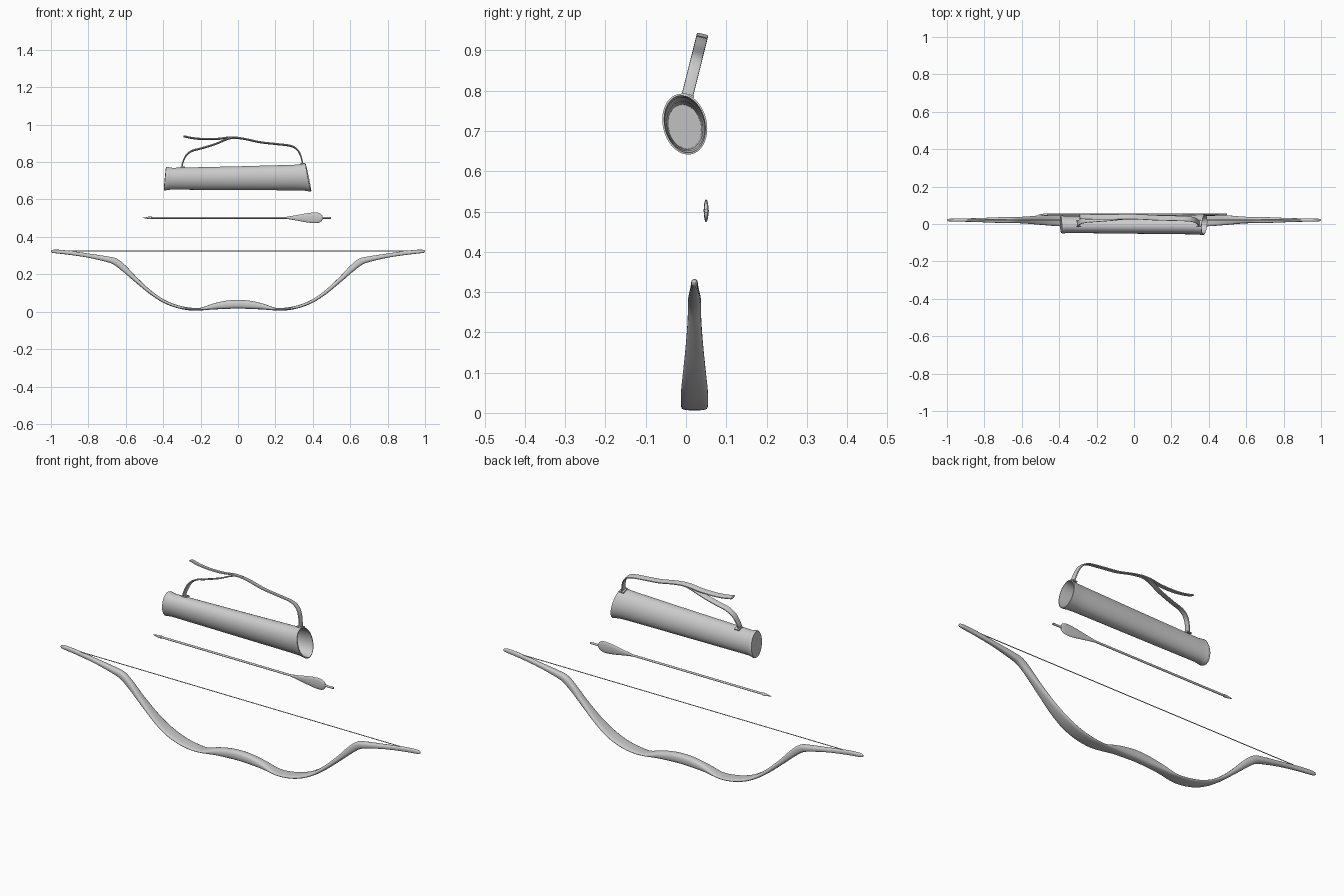
import bpy, bmesh, math
from mathutils import Vector, Matrix

if "Cube" in bpy.data.objects:
    bpy.data.objects.remove(bpy.data.objects["Cube"])


def spline(keys, steps):
    """Catmull-Rom interpolation through tuples of any length."""
    pts = [Vector(k) for k in keys]
    ext = [2 * pts[0] - pts[1]] + pts + [2 * pts[-1] - pts[-2]]
    out = []
    for i in range(1, len(ext) - 2):
        a, b, c, d = ext[i - 1:i + 3]
        for s in range(steps):
            t = s / steps
            out.append(0.5 * (2 * b + (c - a) * t + (2 * a - 5 * b + 4 * c - d) * t ** 2
                              + (3 * b - a - 3 * c + d) * t ** 3))
    return out + [pts[-1]]


def section(n, power=1.0):
    """Unit rounded outline; power below 1 makes it boxier."""
    f = lambda v: math.copysign(abs(v) ** power, v)
    return [(f(math.cos(2 * math.pi * i / n)), f(math.sin(2 * math.pi * i / n))) for i in range(n)]


def loft(name, rings, angle=40):
    """Skin a list of point rings and cap both ends."""
    bm = bmesh.new()
    vr = [[bm.verts.new(p) for p in r] for r in rings]
    n = len(rings[0])
    for a, b in zip(vr, vr[1:]):
        for i in range(n):
            j = (i + 1) % n
            bm.faces.new((a[i], a[j], b[j], b[i]))
    bm.faces.new(vr[0][::-1])
    bm.faces.new(vr[-1])
    bmesh.ops.recalc_face_normals(bm, faces=bm.faces)
    me = bpy.data.meshes.new(name)
    bm.to_mesh(me)
    bm.free()
    ob = bpy.data.objects.new(name, me)
    bpy.context.collection.objects.link(ob)
    bpy.context.view_layer.objects.active = ob
    ob.select_set(True)
    bpy.ops.object.shade_smooth_by_angle(angle=math.radians(angle))
    ob.select_set(False)
    return ob


def sweep(name, path, side, outline, angle=40):
    """path items: (point, half width along side, half thickness)."""
    rings = []
    for i, (p, w, t) in enumerate(path):
        tan = (path[min(i + 1, len(path) - 1)][0] - path[max(i - 1, 0)][0]).normalized()
        nor = tan.cross(side).normalized()
        rings.append([p + side * (u * w) + nor * (v * t) for u, v in outline])
    return loft(name, rings, angle)


Y = Vector((0, 1, 0))

# Bow: x, z, half width, half thickness from grip to tip, mirrored
half = [(0, .040, .022, .023), (.06, .037, .022, .022), (.13, .028, .024, .016),
        (.20, .014, .029, .007), (.26, .015, .033, .0075), (.33, .029, .034, .008),
        (.40, .058, .033, .0085), (.47, .105, .028, .0095), (.55, .175, .021, .0125),
        (.61, .232, .017, .017), (.655, .267, .0165, .018), (.70, .281, .016, .015),
        (.80, .300, .012, .011), (.90, .315, .009, .011), (.97, .322, .008, .010),
        (.993, .3225, .006, .0075), (1.0, .3225, .002, .003)]
keys = [(-x, z, w, t) for x, z, w, t in half[:0:-1]] + half
sweep("bow", [(Vector((x, .021, z)), w, t) for x, z, w, t in spline(keys, 4)], Y, section(20, .75), 50)

# Bowstring
sweep("bowstring", [(Vector((x, .021, .324)), .002, .002) for x in (-.96, 0, .96)], Y, section(8))

# Arrow: shaft with nock, point, leaf-shaped vane
def arrow_part(name, prof, n=12):
    sweep(name, [(Vector((x, .05, .502)), w, t) for x, w, t in prof], Y, section(n))

arrow_part("arrow_shaft", [(-.47, .005, .005), (0, .005, .005), (.497, .005, .005)])
arrow_part("arrow_point", [(-.51, .0005, .0005), (-.48, .006, .006), (-.462, .007, .007), (-.46, .005, .005)])
arrow_part("arrow_fletching", spline([(.25, .004, .004), (.30, .005, .012), (.36, .006, .023),
                                      (.40, .006, .028), (.43, .006, .027), (.448, .005, .016),
                                      (.452, .004, .004)], 3), 16)

# Quiver: tilted oval tube, flared rims, open on the right
roll = Matrix.Rotation(math.radians(13), 3, 'X')

def oval(x, w, h, cz, lean):
    ring = []
    for u, v in section(40):
        p = roll @ Vector((0, u * w, v * h))
        ring.append((x + lean * v, -.003 + p.y, cz + p.z))
    return ring

tube = [(-.391, .043, .062, .711, .006), (-.385, .047, .0645, .711, .006),
        (-.375, .046, .062, .711, .006), (-.355, .044, .059, .711, .005),
        (0, .048, .064, .714, 0), (.30, .051, .069, .717, -.012), (.345, .052, .071, .717, -.014),
        (.370, .0545, .076, .717, -.015), (.376, .0545, .0765, .717, -.015),
        (.377, .050, .072, .717, -.015), (.345, .048, .067, .717, -.014),
        (0, .044, .060, .714, 0), (-.37, .040, .055, .711, .006)]
loft("quiver", [oval(*r) for r in tube])

# Strap: long ribbon plus loose tail, both lying in a leaning plane
lean_side = Vector((0, .97, -.24)).normalized()

def ribbon(name, pts):
    path = [(Vector((x, .004 + (z - .79) * .25, z)), .0145, .0035) for x, z in spline(pts, 5)]
    sweep(name, path, lean_side, section(12, .45), 35)

ribbon("strap", [(-.300, .768), (-.296, .795), (-.278, .835), (-.245, .86), (-.19, .875),
                 (-.12, .897), (-.06, .922), (-.02, .930), (.04, .923), (.12, .906),
                 (.21, .896), (.28, .887), (.315, .868), (.335, .835), (.348, .783)])
ribbon("strap_tail", [(-.29, .938), (-.24, .928), (-.18, .923), (-.11, .924), (-.05, .931), (.0, .930)])

# Strap anchors on the quiver
for name, x, z in (("left_strap_anchor", -.295, .771), ("right_strap_anchor", .347, .788)):
    sweep(name, [(Vector((x + d, .004, z)), .017, .004) for d in (-.012, .012)], lean_side, section(12, .5))
